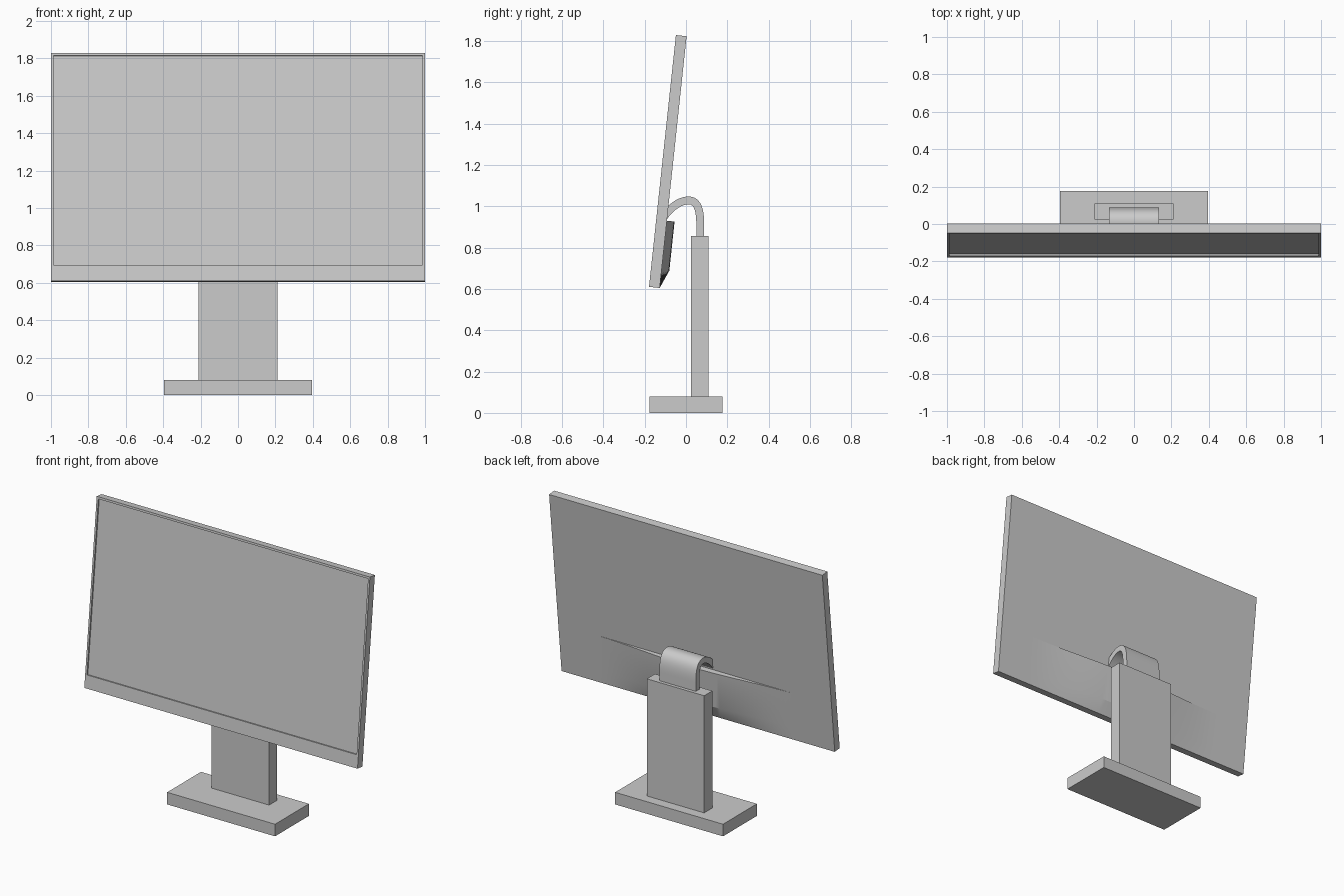
import bpy, bmesh, math
from mathutils import Vector

if "Cube" in bpy.data.objects:
    bpy.data.objects.remove(bpy.data.objects["Cube"])

TILT = -math.radians(6.1)
PANEL_AT = (0, -0.179, 0.61)
DEPTH = 0.052


def make_object(name, bm):
    bmesh.ops.recalc_face_normals(bm, faces=bm.faces)
    mesh = bpy.data.meshes.new(name)
    bm.to_mesh(mesh)
    bm.free()
    ob = bpy.data.objects.new(name, mesh)
    bpy.context.collection.objects.link(ob)
    return ob


def box_bm(lo, hi):
    bm = bmesh.new()
    bmesh.ops.create_cube(bm, size=1)
    for v in bm.verts:
        v.co = [(l + h) / 2 + c * (h - l) for l, h, c in zip(lo, hi, v.co)]
    return bm


def loft(name, rings):
    """Closed solid through a list of equal-length rings."""
    bm = bmesh.new()
    rows = [[bm.verts.new(p) for p in ring] for ring in rings]
    n = len(rows[0])
    for a, b in zip(rows, rows[1:]):
        for i in range(n):
            j = (i + 1) % n
            bm.faces.new((a[i], a[j], b[j], b[i]))
    bm.faces.new(rows[0])
    bm.faces.new(rows[-1])
    return make_object(name, bm)


def smooth(ob, angle):
    bpy.ops.object.select_all(action='DESELECT')
    ob.select_set(True)
    bpy.context.view_layer.objects.active = ob
    bpy.ops.object.shade_smooth_by_angle(angle=math.radians(angle))


def tilt(ob):
    ob.location = PANEL_AT
    ob.rotation_euler.x = TILT


def bezier(p, steps):
    a, b, c, d = map(Vector, p)
    for k in range(steps):
        t = k / steps
        yield (a * (1 - t)**3 + b * 3 * t * (1 - t)**2
               + c * 3 * t * t * (1 - t) + d * t**3)


# Stand: foot and upright
make_object("base", box_bm((-0.395, -0.177, 0), (0.395, 0.177, 0.08)))
make_object("column", box_bm((-0.21, 0.025, 0.08), (0.21, 0.11, 0.855)))

# Display panel with recessed screen, wider border at the bottom
bm = box_bm((-1, 0, 0), (1, DEPTH, 1.225))
front = min(bm.faces, key=lambda f: f.calc_center_median().y)
bmesh.ops.inset_region(bm, faces=[front], thickness=0.018)
for v in front.verts:
    v.co.z = 0.086 if v.co.z < 0.6 else 1.211
ring = bmesh.ops.extrude_face_region(bm, geom=[front])
for v in [g for g in ring["geom"] if isinstance(g, bmesh.types.BMVert)]:
    v.co.y += 0.01
if front.is_valid:
    bmesh.ops.delete(bm, geom=[front], context='FACES_ONLY')
tilt(make_object("display_panel", bm))

# Rear housing: bell-shaped bulge with a ledge on top and tapered bottom
rings = []
for k in range(49):
    x = 0.75 * (k / 24 - 1)
    h = 0.0375 * (1 + math.cos(math.pi * x / 0.75)) / 2
    rings.append([(x, DEPTH - 0.02, 0.327), (x, DEPTH + h, 0.327),
                  (x, DEPTH + h, 0.088), (x, DEPTH, 0.0),
                  (x, DEPTH - 0.02, 0.0)])
housing = loft("rear_housing", rings)
tilt(housing)
smooth(housing, 20)

# Curved arm: band swept along a hooked path in the y-z plane
path = list(bezier([(-0.11, 0.945), (-0.075, 0.995), (-0.03, 1.028), (0.012, 1.028)], 12))
path += list(bezier([(0.012, 1.028), (0.055, 1.028), (0.069, 0.985), (0.069, 0.91)], 14))
path += [Vector((0.069, 0.91)), Vector((0.069, 0.74))]
rings = []
for i, p in enumerate(path):
    d = (path[min(i + 1, len(path) - 1)] - path[max(i - 1, 0)]).normalized()
    off = Vector((-d.y, d.x)) * 0.019
    o, n = p + off, p - off
    rings.append([(-0.133, o.x, o.y), (0.133, o.x, o.y),
                  (0.133, n.x, n.y), (-0.133, n.x, n.y)])
smooth(loft("curved_arm", rings), 30)
